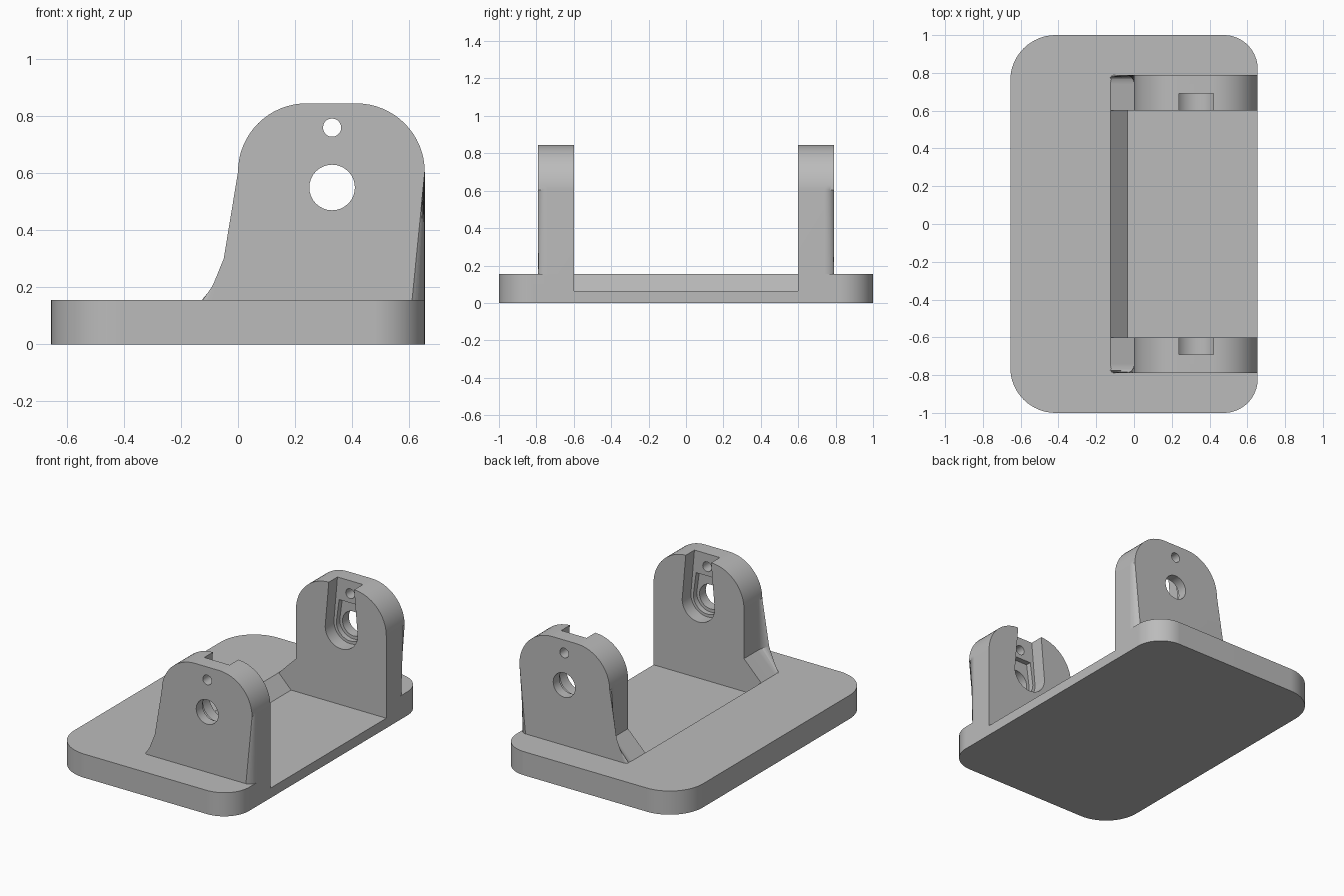
import bpy, bmesh, math
from mathutils import Vector

cube = bpy.data.objects.get("Cube")
if cube:
    bpy.data.objects.remove(cube, do_unlink=True)

grey = bpy.data.materials.new("plain grey")
grey.use_nodes = True
grey.diffuse_color = (0.5, 0.5, 0.5, 1)
grey.node_tree.nodes["Principled BSDF"].inputs["Base Color"].default_value = (0.5, 0.5, 0.5, 1)


def arc(cx, cy, r, start, end, steps=16):
    """Points on an arc, angles in degrees."""
    angles = [math.radians(start + (end - start) * i / steps) for i in range(steps + 1)]
    return [(cx + r * math.cos(a), cy + r * math.sin(a)) for a in angles]


def prism(name, outline, origin, depth, fillet=0):
    """Extrude an outline along `depth`, optionally rounding the far rim."""
    bm = bmesh.new()
    start, depth = Vector(origin), Vector(depth)
    lift = (lambda a, b: Vector((a, b, 0))) if depth.z else (lambda a, b: Vector((a, 0, b)))
    near = [bm.verts.new(start + lift(*p)) for p in outline]
    far = [bm.verts.new(v.co + depth) for v in near]
    bm.faces.new(near)
    cap = bm.faces.new(far)
    for i in range(len(near)):
        j = (i + 1) % len(near)
        bm.faces.new((near[i], near[j], far[j], far[i]))
    if fillet:
        bmesh.ops.bevel(bm, geom=list(cap.edges), offset=fillet, offset_type='OFFSET',
                        segments=7, profile=0.5, affect='EDGES', clamp_overlap=False)
    bmesh.ops.recalc_face_normals(bm, faces=bm.faces)
    mesh = bpy.data.meshes.new(name)
    bm.to_mesh(mesh)
    bm.free()
    mesh.materials.append(grey)
    obj = bpy.data.objects.new(name, mesh)
    bpy.context.collection.objects.link(obj)
    return obj


def combine(target, tool, operation):
    """Apply a boolean and discard the tool object."""
    bpy.context.view_layer.objects.active = target
    mod = target.modifiers.new("boolean", 'BOOLEAN')
    mod.operation, mod.object, mod.solver = operation, tool, 'EXACT'
    bpy.ops.object.modifier_apply(modifier=mod.name)
    bpy.data.objects.remove(tool, do_unlink=True)


edge_x = 0.655
hole_x, hole_z = 0.33, 0.55

# Rounded base plate
back_r, front_r = 0.24, 0.18
outline = (arc(edge_x - front_r, 1 - front_r, front_r, 0, 90)
           + arc(back_r - edge_x, 1 - back_r, back_r, 90, 180)
           + arc(back_r - edge_x, back_r - 1, back_r, 180, 270)
           + arc(edge_x - front_r, front_r - 1, front_r, 270, 360))
base = prism("mounting_base", outline, (0, 0, 0), (0, 0, 0.155), 0.055)

# Upright ears with sloped feet
ear_r = 0.24
ear = ([(-0.23, 0.05), (edge_x, 0.05)]
       + arc(edge_x - ear_r, 0.845 - ear_r, ear_r, 0, 90)
       + arc(ear_r, 0.845 - ear_r, ear_r, 90, 180)
       + [(0, 0.28)])
for side in (-1, 1):
    combine(base, prism("ear", ear, (0, side * 0.55, 0), (0, side * 0.24, 0), 0.05), 'UNION')

# Sunken floor between the ears
pocket = [(-0.97, 1.0), (-0.035, 0.065), (0.8, 0.065), (0.8, 1.0)]
combine(base, prism("floor_cutter", pocket, (0, -0.6, 0), (0, 1.2, 0)), 'DIFFERENCE')

# Tapered drop-in slots, deeper recesses and through holes
slot = arc(hole_x, hole_z, 0.118, 180, 360, 24) + [(hole_x + 0.087, 0.9), (hole_x - 0.087, 0.9)]
recess = arc(hole_x, hole_z, 0.1, 180, 360, 24) + [(hole_x + 0.08, 0.7), (hole_x - 0.08, 0.7)]
axle = arc(hole_x, hole_z, 0.08, 0, 360, 32)[:-1]
pin = arc(hole_x, 0.76, 0.032, 0, 360, 20)[:-1]
for side in (-1, 1):
    for shape, depth in ((slot, 0.09), (recess, 0.125), (axle, 0.3), (pin, 0.3)):
        cutter = prism("slot_cutter", shape, (0, side * 0.58, 0), (0, side * (depth + 0.02), 0))
        combine(base, cutter, 'DIFFERENCE')

# Smooth fillets while keeping flat faces flat
bpy.ops.object.select_all(action='DESELECT')
base.select_set(True)
bpy.context.view_layer.objects.active = base
bpy.ops.object.shade_smooth_by_angle(angle=math.radians(25))
weighted = base.modifiers.new("weighted normals", 'WEIGHTED_NORMAL')
weighted.keep_sharp = True
